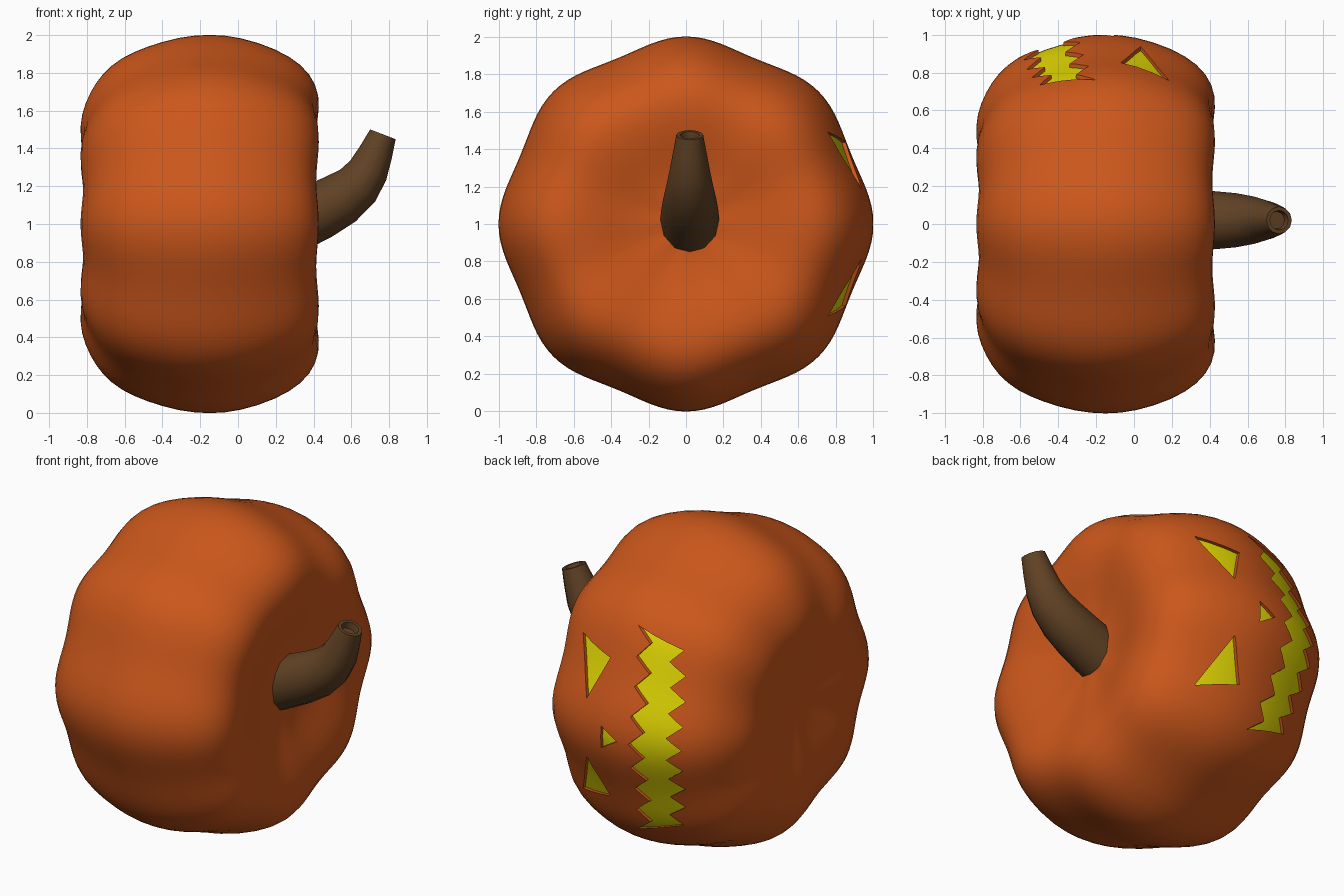
import bpy, bmesh, math
from mathutils import Vector

if "Cube" in bpy.data.objects:
    bpy.data.objects.remove(bpy.data.objects["Cube"])


def material(name, rgb):
    m = bpy.data.materials.new(name)
    m.diffuse_color = (*rgb, 1)
    m.use_nodes = True
    m.node_tree.nodes["Principled BSDF"].inputs["Base Color"].default_value = m.diffuse_color
    return m


ORANGE = material("pumpkin orange", (0.60, 0.095, 0.011))
YELLOW = material("glow yellow", (0.75, 0.67, 0.001))
BROWN = material("stem brown", (0.118, 0.054, 0.018))


def make_object(name, bm, mat):
    bmesh.ops.recalc_face_normals(bm, faces=bm.faces[:])
    me = bpy.data.meshes.new(name)
    bm.to_mesh(me)
    bm.free()
    me.materials.append(mat)
    ob = bpy.data.objects.new(name, me)
    bpy.context.collection.objects.link(ob)
    return ob


def skin(bm, rings):
    """Join successive closed rings of points and cap both ends."""
    loops = [[bm.verts.new(p) for p in ring] for ring in rings]
    n = len(loops[0])
    for a, b in zip(loops, loops[1:]):
        for i in range(n):
            j = (i + 1) % n
            bm.faces.new((a[i], a[j], b[j], b[i]))
    bm.faces.new(loops[0][::-1])
    bm.faces.new(loops[-1])


def apply_and_smooth(ob, angle):
    bpy.ops.object.select_all(action='DESELECT')
    ob.select_set(True)
    bpy.context.view_layer.objects.active = ob
    for m in list(ob.modifiers):
        bpy.ops.object.modifier_apply(modifier=m.name)
    bpy.ops.object.shade_smooth_by_angle(angle=math.radians(angle))


# Lobed body lying on its side: (x, radius) along the x axis
PROFILE = [(-0.775, 0.04), (-0.785, 0.15), (-0.81, 0.30), (-0.838, 0.46), (-0.833, 0.58),
           (-0.785, 0.70), (-0.72, 0.80), (-0.62, 0.885), (-0.48, 0.945), (-0.31, 0.995),
           (-0.15, 1.01), (0.01, 0.995), (0.20, 0.933), (0.34, 0.85), (0.42, 0.74),
           (0.435, 0.62), (0.41, 0.48), (0.365, 0.34), (0.335, 0.20), (0.335, 0.04)]
SEGS = 64


def pumpkin(name, mat, inset):
    rings = []
    for x, r in PROFILE:
        ring = []
        for i in range(SEGS):
            t = 2 * math.pi * i / SEGS
            valley = 1 - math.cos(8 * t)
            rr = r * (1 - 0.024 * valley) * (1 - inset)
            xx = -0.2 + (x + 0.2) * (1 - inset) * (1 - 0.012 * valley * min(1, r / 0.5))
            ring.append((xx, rr * math.cos(t), 1 + rr * math.sin(t)))
        rings.append(ring)
    bm = bmesh.new()
    skin(bm, rings)
    ob = make_object(name, bm, mat)
    sub = ob.modifiers.new("smooth", 'SUBSURF')
    sub.levels = 1
    return ob


body = pumpkin("pumpkin_shell", ORANGE, 0)
glow = pumpkin("inner_glow", YELLOW, 0.02)

# Carved face outlines in (x, z offset from the middle)
eye = [(0.185, 0.49), (-0.07, 0.435), (0.035, 0.185)]
nose = [(-0.105, 0.068), (-0.105, -0.068), (-0.215, 0.0)]
TEETH = 8
upper, lower = [], []
for k in range(2 * TEETH + 1):
    s = 1 - k / TEETH
    tip = 0.085 if k % 2 else 0
    upper.append((-0.29 + 0.09 * s * s - tip, 0.64 * s))
    lower.append((-0.59 + 0.09 * s * s + tip, 0.55 * s))
mouth = upper + lower[::-1]

# Cutter prisms pushed through the shell on the +y side
bm = bmesh.new()
for shape in (eye, [(x, -z) for x, z in eye], nose, mouth):
    skin(bm, [[(x, y, 1 + z) for x, z in shape] for y in (0.45, 1.2)])
cutter = make_object("face_cutter", bm, ORANGE)
cutter.hide_render = True
cut = body.modifiers.new("carve", 'BOOLEAN')
cut.operation = 'DIFFERENCE'
cut.solver = 'EXACT'
cut.object = cutter
apply_and_smooth(body, 40)
apply_and_smooth(glow, 60)
bpy.data.objects.remove(cutter)

# Curved tapering stem with a hollow tip: (x, z, radius, tilt in degrees)
STEM = [(0.28, 1.00, 0.160, 22), (0.43, 1.07, 0.153, 26), (0.54, 1.13, 0.143, 35),
        (0.635, 1.205, 0.125, 48), (0.69, 1.285, 0.108, 62), (0.73, 1.38, 0.090, 69),
        (0.767, 1.475, 0.072, 69), (0.767, 1.475, 0.052, 69), (0.753, 1.438, 0.046, 69)]
rings = []
for x, z, r, tilt in STEM:
    a = math.radians(tilt)
    side, up = Vector((0, 1, 0)), Vector((-math.sin(a), 0, math.cos(a)))
    rings.append([Vector((x, 0.02, z)) + r * (math.cos(t) * side + math.sin(t) * up)
                  for t in (2 * math.pi * i / 12 for i in range(12))])
bm = bmesh.new()
skin(bm, rings)
apply_and_smooth(make_object("stem", bm, BROWN), 50)
